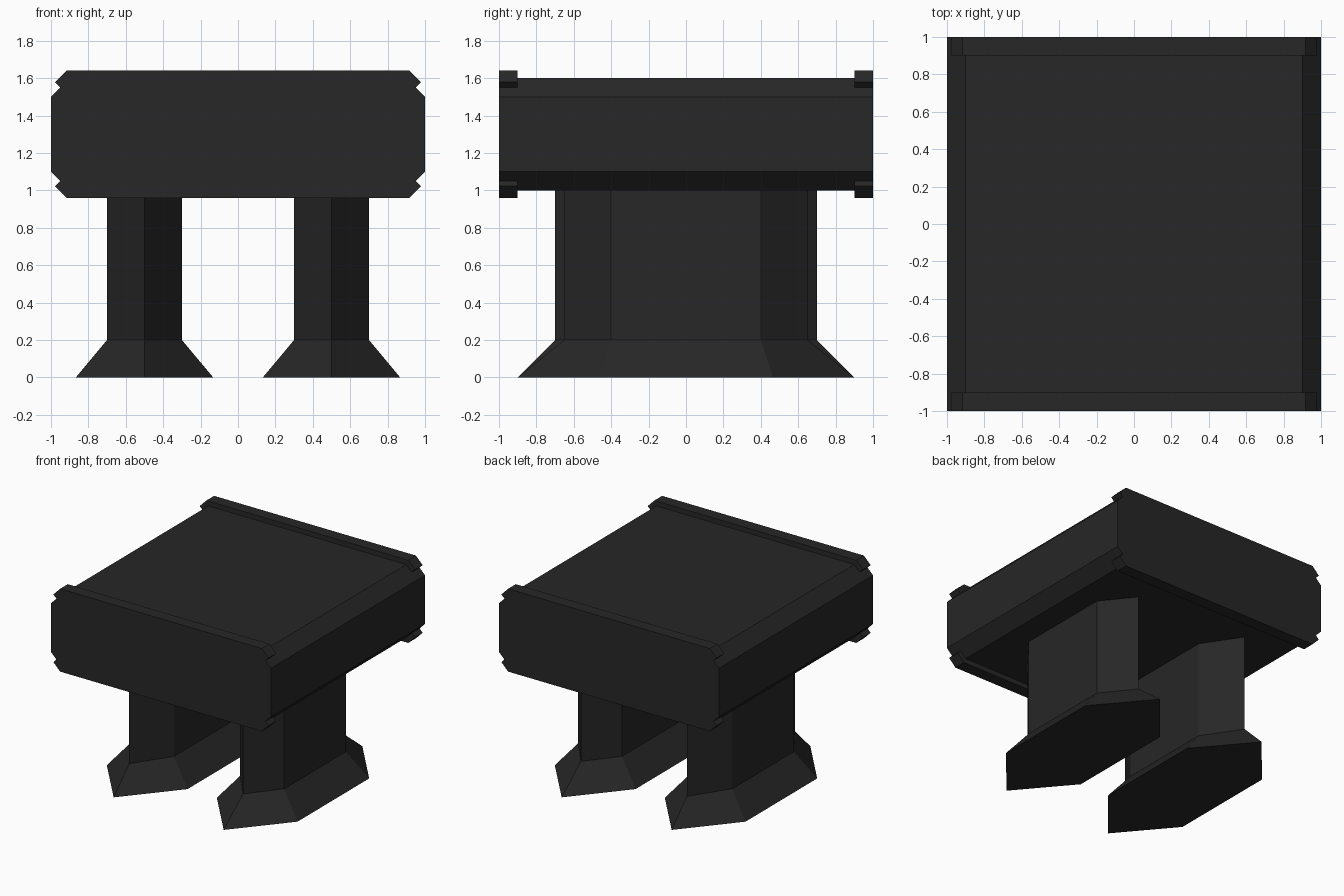
import bpy, bmesh

if "Cube" in bpy.data.objects:
    bpy.data.objects.remove(bpy.data.objects["Cube"])

black = bpy.data.materials.new("dark_finish")
black.diffuse_color = (0.02, 0.02, 0.02, 1)
black.use_nodes = True
black.node_tree.nodes["Principled BSDF"].inputs["Base Color"].default_value = black.diffuse_color


def loft(name, rings):
    """Solid skinned through matching rings of 3D points, closed at both ends."""
    bm = bmesh.new()
    loops = [[bm.verts.new(p) for p in ring] for ring in rings]
    n = len(loops[0])
    for a, b in zip(loops, loops[1:]):
        for i in range(n):
            j = (i + 1) % n
            bm.faces.new((a[i], a[j], b[j], b[i]))
    bm.faces.new(loops[0][::-1])
    bm.faces.new(loops[-1])
    bmesh.ops.recalc_face_normals(bm, faces=bm.faces)
    mesh = bpy.data.meshes.new(name)
    bm.to_mesh(mesh)
    bm.free()
    mesh.materials.append(black)
    obj = bpy.data.objects.new(name, mesh)
    bpy.context.collection.objects.link(obj)
    return obj


def slab(name, quarter, y0, y1, zc=1.3):
    """Prism along y; quarter profile (x, height above zc) is mirrored both ways."""
    right = [(x, -z) for x, z in reversed(quarter)] + quarter
    outline = right + [(-x, z) for x, z in reversed(right)]
    return loft(name, [[(x, y, zc + z) for x, z in outline] for y in (y0, y1)])


def hexagon(cx, half_width, shoulder, tip, z):
    """Elongated hexagon pointing along y."""
    w = half_width
    pts = [(w, -shoulder), (w, shoulder), (0, tip),
           (-w, shoulder), (-w, -shoulder), (0, -tip)]
    return [(cx + x, y, z) for x, y in pts]


# Chamfered main block
slab("top_block", [(1, 0.2), (0.9, 0.3)], -0.9, 0.9)

# End plates with raised lips above and below
lip = [(1, 0.2), (0.95, 0.25), (0.978, 0.278), (0.917, 0.34)]
slab("front_end_plate", lip, -1, -0.9)
slab("back_end_plate", lip, 0.9, 1)

# Hexagonal legs with flared feet
for name, cx, tip in (("left_leg", -0.5, 0.7), ("right_leg", 0.5, 0.65)):
    loft(name, [hexagon(cx, 0.367, 0.465, 0.9, 0),
                hexagon(cx, 0.2, 0.4, tip, 0.2),
                hexagon(cx, 0.2, 0.4, tip, 1.0)])
